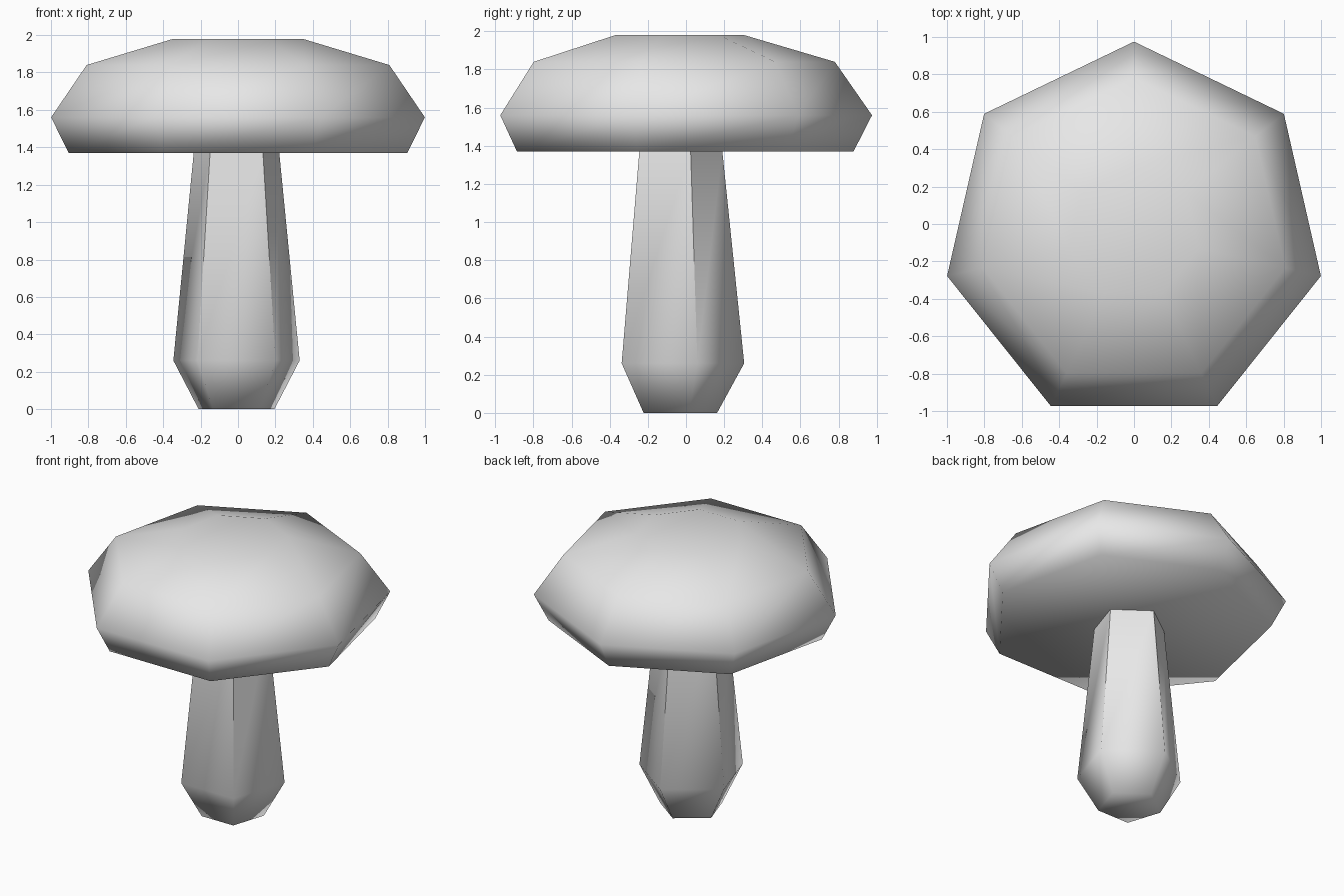
import bpy, bmesh, math

if "Cube" in bpy.data.objects:
    bpy.data.objects.remove(bpy.data.objects["Cube"])

grey = bpy.data.materials.new("light grey")
grey.diffuse_color = (0.8, 0.8, 0.8, 1)
grey.use_nodes = True
grey.node_tree.nodes["Principled BSDF"].inputs["Base Color"].default_value = grey.diffuse_color


def lathe(name, sides, rings, centre, close_top=True):
    """Smooth faceted body from (radius, z) rings, one corner pointing to +y."""
    bm = bmesh.new()
    loops = []
    for r, z in rings:
        angles = [math.pi / 2 + math.tau * i / sides for i in range(sides)]
        loops.append([bm.verts.new((centre[0] + r * math.cos(a),
                                    centre[1] + r * math.sin(a), z)) for a in angles])
    for low, high in zip(loops, loops[1:]):
        for i in range(sides):
            j = (i + 1) % sides
            bm.faces.new((low[i], low[j], high[j], high[i]))
    bm.faces.new(loops[0][::-1])
    if close_top:
        bm.faces.new(loops[-1])
    else:
        # open top: corners stay crisp where the body meets the part above
        bmesh.ops.split_edges(bm, edges=[bm.edges.get((a, b))
                                         for a, b in zip(loops[-2], loops[-1])])
    for f in bm.faces:
        f.smooth = True
    mesh = bpy.data.meshes.new(name)
    bm.to_mesh(mesh)
    bm.free()
    mesh.materials.append(grey)
    obj = bpy.data.objects.new(name, mesh)
    bpy.context.collection.objects.link(obj)
    return obj


# seven-sided cap
lathe("mushroom_cap", 7,
      [(0.928, 1.37), (1.025, 1.56), (0.83, 1.84), (0.355, 1.98)], (0, -0.05))

# five-sided stem, bulging near the foot
lathe("mushroom_stem", 5,
      [(0.213, 0), (0.355, 0.26), (0.24, 1.375)], (-0.008, -0.05), close_top=False)
